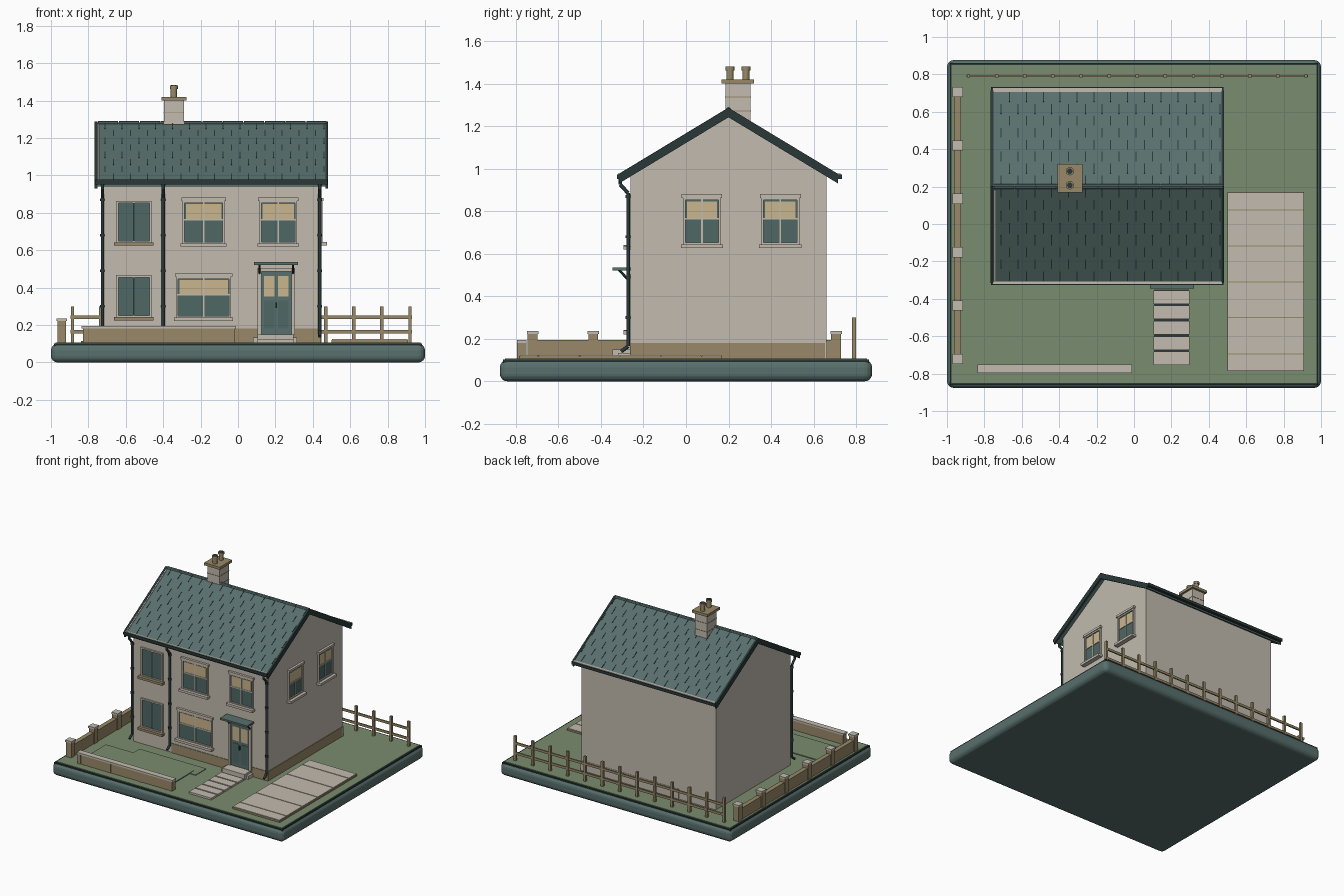
import bpy, bmesh, math
from mathutils import Vector, Matrix

if "Cube" in bpy.data.objects:
    bpy.data.objects.remove(bpy.data.objects["Cube"])


def material(name, r, g, b):
    lin = [((c / 255 + 0.055) / 1.055) ** 2.4 for c in (r, g, b)]
    m = bpy.data.materials.new(name)
    m.diffuse_color = (*lin, 1)
    m.use_nodes = True
    m.node_tree.nodes["Principled BSDF"].inputs["Base Color"].default_value = m.diffuse_color
    return m


STONE = material("pale stone", 194, 187, 175)
TEAL = material("slate teal", 88, 112, 109)
GLASS = material("window glass", 78, 104, 101)
DARK = material("dark iron", 42, 56, 56)
TAN = material("tan stone", 152, 137, 104)
CREAM = material("cream blind", 202, 182, 142)
GRASS = material("grass", 122, 140, 110)


def finish(name, bm, mat, bevel=0, smooth=False):
    bmesh.ops.recalc_face_normals(bm, faces=bm.faces)
    me = bpy.data.meshes.new(name)
    bm.to_mesh(me)
    bm.free()
    me.materials.append(mat)
    ob = bpy.data.objects.new(name, me)
    bpy.context.collection.objects.link(ob)
    if bevel:
        mod = ob.modifiers.new("bevel", 'BEVEL')
        mod.width, mod.segments = bevel, 4
    if smooth:
        for p in me.polygons:
            p.use_smooth = len(p.vertices) == 4
    return ob


def add_box(bm, x0, x1, y0, y1, z0, z1, m=None):
    mat = Matrix.Translation(((x0 + x1) / 2, (y0 + y1) / 2, (z0 + z1) / 2)) @ \
        Matrix.Diagonal((x1 - x0, y1 - y0, z1 - z0, 1))
    bmesh.ops.create_cube(bm, size=1, matrix=(m @ mat) if m else mat)


def boxes(name, mat, items, m=None, bevel=0):
    bm = bmesh.new()
    for b in items:
        add_box(bm, *b, m=m)
    return finish(name, bm, mat, bevel)


def prism(name, mat, profile, x0, x1):
    """Extrude a (y, z) profile along x."""
    bm = bmesh.new()
    face = bm.faces.new([bm.verts.new((x0, y, z)) for y, z in profile])
    ext = bmesh.ops.extrude_face_region(bm, geom=[face])
    for v in ext["geom"]:
        if isinstance(v, bmesh.types.BMVert):
            v.co.x = x1
    return finish(name, bm, mat)


def rod(bm, a, b, r, sides=10):
    a, b = Vector(a), Vector(b)
    m = Matrix.Translation((a + b) / 2) @ (b - a).to_track_quat('Z', 'Y').to_matrix().to_4x4()
    bmesh.ops.create_cone(bm, cap_ends=True, segments=sides, radius1=r, radius2=r,
                          depth=(b - a).length, matrix=m)


# Ground: rounded plinth, lawn and raised beds
G = 0.107
boxes("base", TEAL, [(-1, 1, -0.876, 0.876, 0, 0.1)], bevel=0.035)
boxes("base_rim", DARK, [(-0.985, 0.985, -0.861, 0.861, 0.08, 0.102)])
boxes("lawn", GRASS, [(-0.975, 0.975, -0.851, 0.851, 0.09, G)])
boxes("lawn_beds", GRASS, [(-0.84, -0.08, -0.69, -0.43, 0.1, 0.114),
                           (-0.605, -0.03, -0.48, -0.35, 0.1, 0.112)])

# Driveway slabs with a tan joint layer
boxes("driveway_joints", TAN, [(0.5, 0.91, -0.785, 0.17, 0.1, 0.119)])
cuts = [-0.785, -0.695, -0.50, -0.31, -0.118, 0.074, 0.17]
boxes("driveway_slabs", STONE, [(0.503, 0.905, a + 0.003, b - 0.003, 0.1, 0.124)
                                for a, b in zip(cuts, cuts[1:])])

# Garden path and door step
boxes("path_slabs", STONE, [(0.105, 0.297, -0.755 + 0.082 * i, -0.683 + 0.082 * i, 0.1, 0.122)
                            for i in range(5)])
boxes("path_joints", DARK, [(0.108, 0.294, -0.75, -0.35, 0.1, 0.112)])
boxes("door_step", STONE, [(0.105, 0.297, -0.345, -0.25, 0.1, 0.15),
                           (0.08, 0.315, -0.32, -0.25, 0.1, 0.133)])

# House walls
YF, YB, RY = -0.26, 0.66, 0.20
SLOPE, PEAK = 0.604, 1.283


def roof_z(y):
    return PEAK - abs(y - RY) * SLOPE


gable = [(YF, 0.1), (YB, 0.1), (YB, roof_z(YB) - 0.03), (RY, PEAK - 0.03), (YF, roof_z(YF) - 0.03)]
prism("main_walls", STONE, gable, -0.40, 0.44)
prism("side_walls", STONE, gable, -0.72, -0.40)
boxes("wall_plinth", TAN, [(-0.39, 0.444, YF - 0.004, YB, 0.1, 0.18)])
boxes("back_wall_face", STONE, [(-0.40, 0.446, YB - 0.005, YB + 0.003, 0.1, 0.185)])

# Roof
EF, EB = -0.31, 0.71


def chevron(f, b, up, th):
    return [(f, roof_z(f) + up), (RY, PEAK + up), (b, roof_z(b) + up),
            (b, roof_z(b) + up - th), (RY, PEAK + up - th), (f, roof_z(f) + up - th)]


prism("roof", TEAL, chevron(EF, EB, 0, 0.035), -0.755, 0.475)
for i, (a, b) in enumerate(((-0.766, -0.75), (0.467, 0.481))):
    prism("verge_%d" % (i + 1), DARK, chevron(EF - 0.005, EB + 0.005, 0.004, 0.045), a, b)
prism("verge_trim", STONE, [(EF, roof_z(EF) + 0.005), (RY - 0.02, roof_z(RY - 0.02) + 0.005),
                            (RY - 0.02, roof_z(RY - 0.02)), (EF, roof_z(EF))], -0.748, -0.74)

# Staggered joints between the slates on both slopes
ROWS, ang = 8, math.atan(SLOPE)
length = (RY - EF) / math.cos(ang)
pitch = length / ROWS
bm = bmesh.new()
for side in (1, -1):
    m = Matrix.Translation((0, RY, PEAK)) @ Matrix.Rotation(side * ang, 4, 'X')
    for r in range(ROWS):
        s0 = r * pitch + 0.008
        for c in range(14):
            x = -0.71 + c * 0.09 + (r % 2) * 0.045
            if x > 0.46:
                continue
            y = sorted((-side * s0, -side * (s0 + pitch * 0.8)))
            add_box(bm, x - 0.0025, x + 0.0025, y[0], y[1], -0.004, 0.002, m=m)
finish("slate_joints", bm, DARK)

# Ridge tiles
bm = bmesh.new()
for i in range(11):
    x = -0.75 + i * 0.1114
    rod(bm, (x + 0.002, RY, PEAK - 0.006), (x + 0.109, RY, PEAK - 0.006), 0.013, 8)
finish("ridge_tiles", bm, TEAL)

# Gutters
for name, y in (("front_gutter", -0.309), ("back_gutter", 0.717)):
    boxes(name, DARK, [(-0.764, 0.478, y - 0.016, y + 0.016, 0.952, 0.974)])
    boxes(name + "_lining", STONE, [(-0.755, 0.47, y - 0.011, y + 0.011, 0.96, 0.977)])

# Downpipes with swan necks, shoes and brackets
bm = bmesh.new()
for x in (-0.725, -0.40, 0.437):
    pts = [(x, -0.309, 0.96), (x, -0.309, 0.925), (x, -0.272, 0.885),
           (x, -0.272, 0.165), (x, -0.305, 0.14)]
    for a, b in zip(pts, pts[1:]):
        rod(bm, a, b, 0.009)
    for z in (0.87, 0.68, 0.49, 0.3):
        rod(bm, (x, -0.272, z - 0.007), (x, -0.272, z + 0.007), 0.013)
finish("downpipes", bm, DARK, smooth=True)


# Windows: u runs along the wall, v points outward
def window(name, m, u0, u1, z0, z1, blind=0, lintel=True):
    t, mid = 0.011, (u0 + u1) / 2
    boxes(name + "_glass", GLASS, [(u0, u1, -0.005, 0.003, z0, z1)], m)
    frame = [(u0 - t, u0, -0.005, 0.012, z0 - t, z1 + t), (u1, u1 + t, -0.005, 0.012, z0 - t, z1 + t),
             (u0, u1, -0.005, 0.012, z1, z1 + t), (u0, u1, -0.005, 0.012, z0 - t, z0)]
    if lintel:
        frame.append((u0 - 0.018, u1 + 0.018, -0.005, 0.018, z1 + t, z1 + 0.028))
    boxes(name + "_frame", STONE, frame, m)
    boxes(name + "_sill", STONE if lintel else TAN,
          [(u0 - 0.022, u1 + 0.022, -0.005, 0.035, z0 - 0.026, z0 - 0.008)], m)
    bars = [(mid - 0.004, mid + 0.004, 0, 0.008, z0, z1)]
    if blind:
        boxes(name + "_blind", CREAM, [(u0 + 0.006, u1 - 0.006, 0, 0.005, blind, z1 - 0.006)], m)
        bars.append((u0, u1, 0, 0.008, blind - 0.008, blind))
    boxes(name + "_bars", STONE if blind else DARK, bars, m)


front = Matrix.Translation((0, YF, 0)) @ Matrix.Diagonal((1, -1, 1, 1))
right = Matrix.Translation((0.44, 0, 0)) @ Matrix(((0, 1, 0, 0), (1, 0, 0, 0), (0, 0, 1, 0), (0, 0, 0, 1)))
window("upper_left_window", front, -0.64, -0.473, 0.65, 0.852, lintel=False)
window("lower_left_window", front, -0.64, -0.473, 0.25, 0.455, lintel=False)
window("upper_middle_window", front, -0.285, -0.083, 0.645, 0.853, 0.768)
window("upper_right_window", front, 0.125, 0.305, 0.645, 0.853, 0.768)
window("lower_middle_window", front, -0.32, -0.048, 0.247, 0.447, 0.365)
window("side_window_front", right, -0.002, 0.152, 0.652, 0.852, 0.768)
window("side_window_back", right, 0.365, 0.522, 0.652, 0.852, 0.768)

# Front door, surround and canopy
boxes("door", TEAL, [(0.125, 0.285, -0.005, 0.006, 0.15, 0.485)], front)
boxes("door_panels", GLASS, [(a, a + 0.055, 0, 0.009, 0.18, 0.33) for a in (0.14, 0.214)], front)
boxes("door_lights", CREAM, [(a, a + 0.055, 0, 0.009, 0.352, 0.462) for a in (0.14, 0.214)], front)
boxes("door_handle", DARK, [(0.2, 0.209, 0, 0.018, 0.29, 0.32)], front)
boxes("door_surround", STONE, [(0.105, 0.125, -0.005, 0.015, 0.15, 0.5),
                               (0.285, 0.305, -0.005, 0.015, 0.15, 0.5),
                               (0.105, 0.305, -0.005, 0.015, 0.485, 0.505)], front)
boxes("door_canopy", TEAL, [(0.085, 0.32, -0.005, 0.085, 0.522, 0.536)], front)
bm = bmesh.new()
for x in (0.115, 0.295):
    rod(bm, (x, YF - 0.005, 0.47), (x, YF - 0.055, 0.524), 0.006, 6)
finish("canopy_brackets", bm, DARK)

# Chimney
boxes("chimney_stack", STONE, [(-0.395, -0.29, 0.185, 0.303, 1.2, 1.41)])
boxes("chimney_courses", TAN, [(-0.397, -0.288, 0.183, 0.305, z, z + 0.004) for z in (1.27, 1.335)])
boxes("chimney_cap", TAN, [(-0.41, -0.275, 0.168, 0.32, 1.4, 1.42)])
pots, flues = bmesh.new(), bmesh.new()
for y in (0.207, 0.282):
    rod(pots, (-0.343, y, 1.41), (-0.343, y, 1.47), 0.017, 14)
    rod(pots, (-0.343, y, 1.463), (-0.343, y, 1.48), 0.022, 14)
    rod(flues, (-0.343, y, 1.47), (-0.343, y, 1.482), 0.015, 14)
finish("chimney_pots", pots, TAN, smooth=True)
finish("chimney_flues", flues, DARK)

# Front garden wall with coping
boxes("front_wall", TAN, [(-0.825, -0.02, -0.79, -0.755, 0.1, 0.18)])
boxes("front_wall_piers", TAN, [(x, x + 0.025, -0.794, -0.751, 0.1, 0.18)
                                for x in (-0.83, -0.57, -0.3, -0.04)])
boxes("front_wall_coping", STONE, [(-0.836, -0.01, -0.796, -0.75, 0.18, 0.194)])

# Side garden wall with capped piers
ys = [-0.722 + i * 0.2856 for i in range(6)]
boxes("side_wall", TAN, [(-0.96, -0.925, ys[0], ys[-1], 0.1, 0.194)])
boxes("side_wall_piers", TAN, [(-0.966, -0.919, y - 0.023, y + 0.023, 0.1, 0.222) for y in ys])
boxes("pier_caps", STONE, [(-0.97, -0.915, y - 0.027, y + 0.027, 0.222, 0.236) for y in ys])

# Back fence
boxes("fence_posts", TAN, [(x - 0.009, x + 0.009, 0.782, 0.8, 0.1, 0.3)
                           for x in [-0.885 + i * 0.1504 for i in range(13)]])
boxes("fence_rails", TAN, [(-0.895, 0.93, 0.786, 0.796, z, z + 0.018) for z in (0.155, 0.232)])
